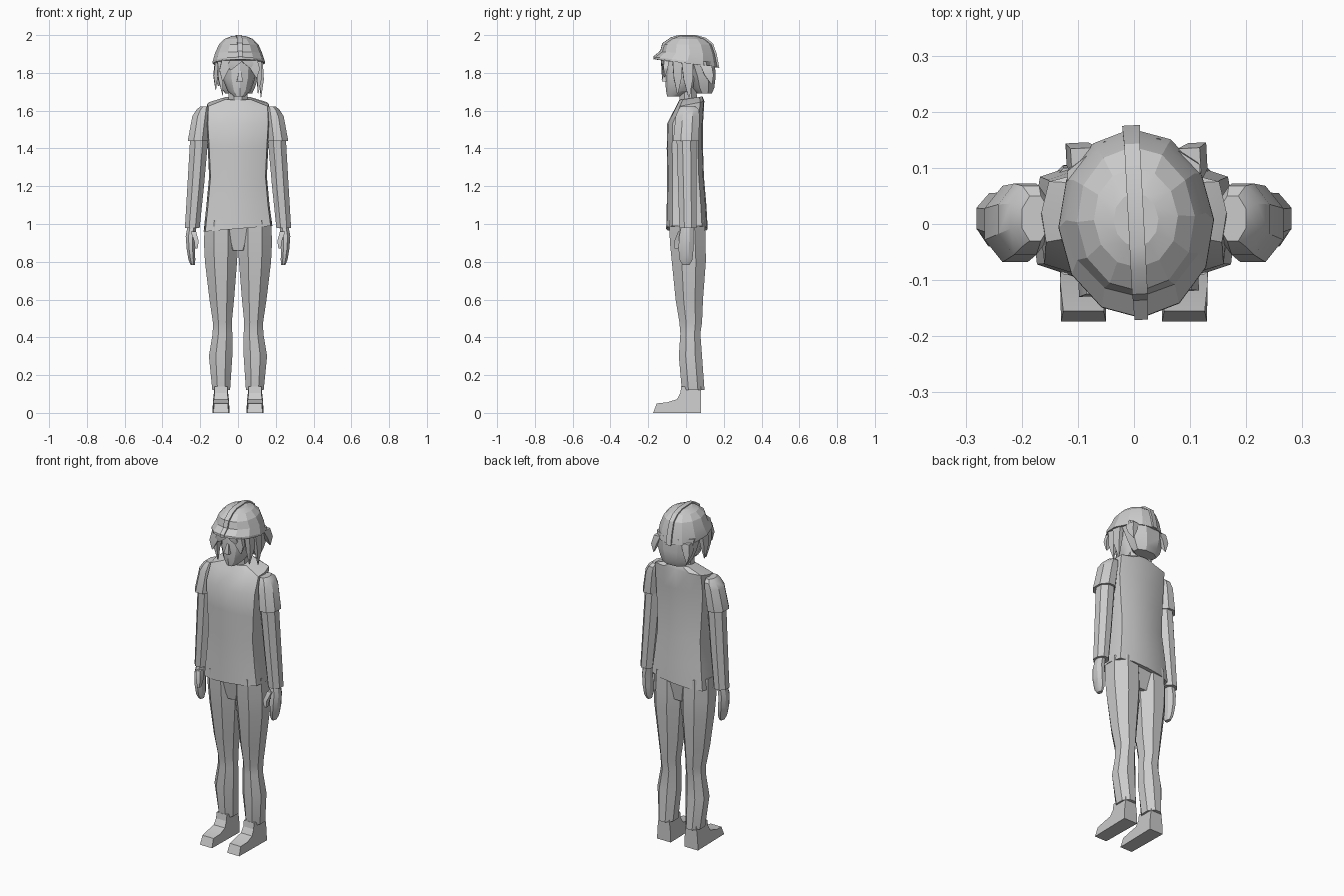
import bpy, bmesh, math

# unit cross-sections, each spanning -1..1 in x and y
def ngon(n, offset=0.0):
    k = 1 / math.cos(offset)
    return [(k * math.sin(offset + 2 * math.pi * i / n), -k * math.cos(offset + 2 * math.pi * i / n)) for i in range(n)]

OCT = ngon(8, math.pi / 8)
ROUND = ngon(12)
QUAD = [(-1, -1), (1, -1), (1, 1), (-1, 1)]
half = [(.5, -.95), (.95, -.7), (1, 0), (.92, .72), (.5, .95)]
BODY = [(0, -1)] + half + [(0, 1)] + [(-x, y) for x, y in reversed(half)]


def finish(name, bm, angle=28):
    bmesh.ops.recalc_face_normals(bm, faces=bm.faces)
    me = bpy.data.meshes.new(name)
    bm.to_mesh(me)
    bm.free()
    ob = bpy.data.objects.new(name, me)
    bpy.context.collection.objects.link(ob)
    bpy.context.view_layer.objects.active = ob
    ob.select_set(True)
    bpy.ops.object.shade_smooth_by_angle(angle=math.radians(angle))
    ob.select_set(False)
    return ob


# skin rings of (z, centre x, half width, front y, back y, slope in x, slope in y)
def loft(name, section, rings, side=1, angle=28):
    bm = bmesh.new()
    loops = []
    for ring in rings:
        z, cx, hx, y0, y1, sx, sy = (tuple(ring) + (0, 0))[:7]
        loop = []
        for u, v in section:
            x = cx + u * hx
            y = (y0 + y1) / 2 + v * (y1 - y0) / 2
            loop.append(bm.verts.new((side * x, y, z + sx * x + sy * y)))
        loops.append(loop)
    n = len(section)
    for a, b in zip(loops, loops[1:]):
        for i in range(n):
            j = (i + 1) % n
            bm.faces.new((a[i], a[j], b[j], b[i]))
    bm.faces.new(loops[0])
    bm.faces.new(loops[-1])
    return finish(name, bm, angle)


# side profile of (y, z, half width) given thickness in x
def prism(name, profile, cx):
    bm = bmesh.new()
    a = [bm.verts.new((cx - h, y, z)) for y, z, h in profile]
    b = [bm.verts.new((cx + h, y, z)) for y, z, h in profile]
    for i in range(len(a)):
        j = (i + 1) % len(a)
        bm.faces.new((a[i], a[j], b[j], b[i]))
    bm.faces.new(a)
    bm.faces.new(b)
    return finish(name, bm, 20)


# four-sided strand of hair from a root to a pointed tip
def lock(name, root, size, tip):
    x, y, z = root
    w, d = size
    tx, ty, tz = tip
    mx, my, mz = (x + tx) / 2, (y + ty) / 2, (z + tz) / 2
    return loft(name, QUAD, [(z, x, w, y - d, y + d),
                             (mz, mx + .006 * (1 if x > 0 else -1), w * .8, my - d * .8, my + d * .8),
                             (tz, tx, w * .1, ty - d * .1, ty + d * .1)])


# shirt body with a slanted hem and sloping shoulders
loft("shirt", BODY, [
    (.975, 0, .182, -.105, .115, .085, 0), (1.1, 0, .167, -.102, .108),
    (1.25, 0, .153, -.1, .095), (1.4, 0, .16, -.102, .09), (1.53, 0, .168, -.1, .09),
    (1.63, 0, .165, -.055, .097, 0, .2), (1.662, 0, .07, -.035, .088, 0, .15)])
loft("hips", OCT, [(.86, 0, .06, -.06, .075), (1.0, 0, .16, -.085, .095)])

for side, word in ((1, "left"), (-1, "right")):
    # arm, sleeve and hand
    loft(word + "_sleeve", OCT, [
        (1.44, .212, .054, -.068, .068), (1.57, .194, .048, -.055, .072),
        (1.605, .184, .036, -.04, .068), (1.622, .176, .024, -.03, .05)], side)
    loft(word + "_arm", OCT, [
        (.98, .242, .039, -.035, .055), (1.2, .224, .044, -.042, .056), (1.46, .205, .048, -.05, .055)], side)
    loft(word + "_hand", OCT, [
        (.783, .24, .011, -.018, .018), (.81, .244, .018, -.034, .034), (.87, .25, .022, -.04, .04),
        (.935, .252, .025, -.036, .04), (.99, .243, .024, -.025, .038)], side)
    loft(word + "_thumb", QUAD, [
        (.87, .221, .007, -.06, -.042), (.91, .22, .012, -.062, -.03), (.96, .236, .014, -.042, -.01)], side)
    # trouser leg
    loft(word + "_trouser_leg", OCT, [
        (.12, .089, .047, -.022, .098), (.3, .092, .062, -.038, .085), (.42, .082, .052, -.03, .076),
        (.48, .083, .05, -.035, .085), (.6, .086, .065, -.055, .09), (.8, .09, .085, -.075, .105),
        (.9, .09, .09, -.085, .104), (1.02, .09, .086, -.09, .1)], side)
    # shoe
    prism(word + "_shoe", [
        (.08, 0, .045), (.08, .06, .043), (.08, .14, .034), (-.025, .14, .034), (-.03, .105, .034),
        (-.048, .072, .037), (-.1, .056, .042), (-.155, .05, .036), (-.174, 0, .04)], side * .09)

# head
loft("neck", OCT, [(1.6, 0, .05, -.03, .06), (1.74, 0, .05, -.04, .055)])
head_parts = [
    loft("head", ROUND, [
        (1.674, 0, .028, -.1, -.03), (1.705, 0, .062, -.106, .04), (1.77, 0, .086, -.111, .09),
        (1.86, 0, .095, -.108, .11), (1.9, 0, .09, -.1, .1)]),
    loft("nose", QUAD, [
        (1.755, 0, .017, -.127, -.1), (1.765, 0, .014, -.128, -.1), (1.81, 0, .006, -.112, -.1)]),
    # hair below the helmet
    loft("back_hair", OCT, [
        (1.69, .005, .07, .06, .135), (1.72, 0, .088, .035, .148), (1.78, 0, .108, .015, .155),
        (1.86, 0, .118, -.02, .15)]),
    # helmet rim with front peak, then dome
    loft("helmet", ROUND, [
        (1.85, 0, .139, -.168, .17, 0, -.13), (1.862, 0, .138, -.167, .168, 0, -.13),
        (1.905, 0, .125, -.13, .156, 0, -.05), (1.95, 0, .105, -.12, .138),
        (1.98, 0, .075, -.078, .1), (1.994, 0, .04, -.04, .055)], angle=12),
    # centre ridge of the helmet
    prism("helmet_ridge", [
        (-.171, 1.872, .012), (-.171, 1.888, .012), (-.136, 1.917, .013), (-.125, 1.957, .014),
        (-.08, 1.988, .014), (-.04, 2.0, .014), (.055, 2.0, .014), (.104, 1.986, .014),
        (.143, 1.955, .014), (.162, 1.9, .015), (.176, 1.826, .016), (.15, 1.84, .014),
        (.1, 1.94, .012), (0, 1.97, .012), (-.08, 1.94, .012)], 0)]
for i, (root, size, tip) in enumerate([
        ((-.1, -.055, 1.86), (.016, .026), (-.088, -.07, 1.68)),
        ((.1, -.05, 1.86), (.016, .026), (.1, -.05, 1.69)),
        ((-.112, .0, 1.86), (.014, .03), (-.122, .0, 1.71)),
        ((.112, .0, 1.86), (.014, .03), (.118, .01, 1.67)),
        ((-.065, -.105, 1.87), (.03, .015), (-.092, -.12, 1.76)),
        ((.06, -.108, 1.87), (.032, .014), (.088, -.118, 1.775)),
        ((-.015, -.118, 1.87), (.035, .012), (-.05, -.122, 1.815)),
        ((.03, -.118, 1.87), (.03, .012), (.055, -.122, 1.825)),
        ((.1, .1, 1.84), (.02, .03), (.12, .13, 1.74)),
        ((-.085, .115, 1.84), (.025, .025), (-.1, .145, 1.73))]):
    head_parts.append(lock("hair_lock_%d" % (i + 1), root, size, tip))

# head is turned a touch to one side
for ob in head_parts:
    ob.rotation_euler.z = math.radians(3)
    ob.location.x = .004
